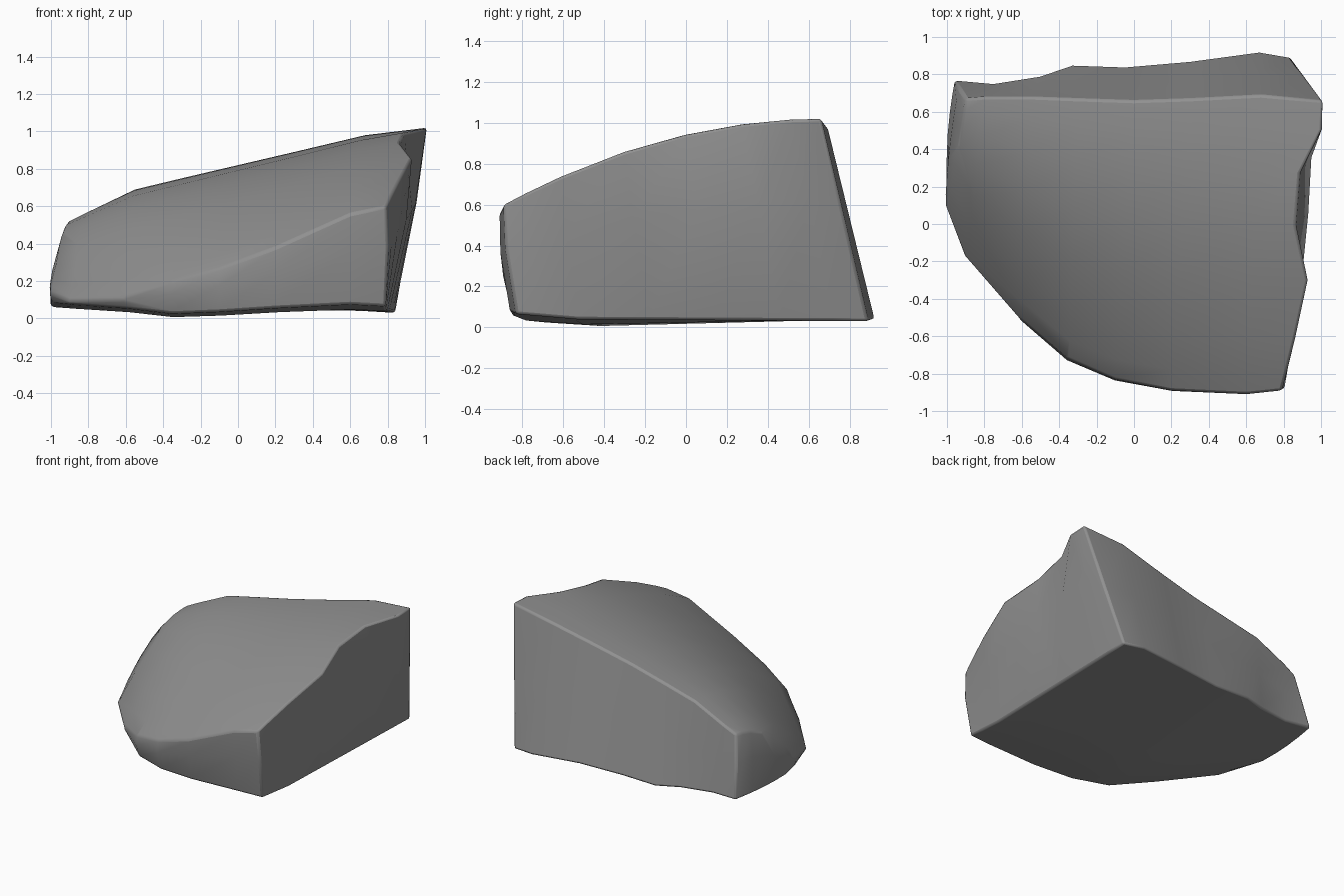
import bpy, bmesh
from math import sin, pi
from mathutils import Vector

cube = bpy.data.objects.get("Cube")
if cube:
    bpy.data.objects.remove(cube, do_unlink=True)

# Stone colour
stone = bpy.data.materials.new("stone_grey")
stone.use_nodes = True
grey = (0.28, 0.28, 0.28, 1)
stone.diffuse_color = grey
stone.node_tree.nodes["Principled BSDF"].inputs["Base Color"].default_value = grey

# Guide lines, left end to right end: front rim, back ridge, back foot
FRONT = [(-.99, .1, .17), (-.89, -.17, .11), (-.6, -.5, .13), (-.35, -.72, .2),
         (-.1, -.83, .27), (.2, -.89, .38), (.6, -.91, .56), (.79, -.89, .6)]
RIDGE = [(-.9, .67, .52), (-.8, .68, .57), (-.55, .68, .69), (-.3, .67, .75),
         (0, .66, .82), (.3, .67, .89), (.68, .69, .98), (1.01, .66, 1.02)]
FOOT = [(-.96, .77, .07), (-.75, .75, .06), (-.5, .79, .05), (-.33, .85, .04),
        (-.05, .84, .04), (.3, .87, .05), (.67, .92, .04), (.84, .89, .03)]
BASE_Z = [.06, .05, .03, .0, .01, .03, .05, .04]
STEPS = [0, .07, .18, .38, .57, .75, .9, 1]
COLS, ROWS = len(FRONT), len(STEPS)
last = COLS - 1


def top_point(c, s):
    """Domed surface from the front rim to the back ridge."""
    a, b = Vector(FRONT[c]), Vector(RIDGE[c])
    p = a.lerp(b, s)
    p.z = a.z + (b.z - a.z) * (1 - (1 - s) ** 2)
    if c == last:
        p.x += .06 * sin(pi * s)
    return p


def base_point(c, s):
    """Underside, tucked in and lifted along the front edge."""
    x, y, _ = FRONT[c]
    a = Vector((x, y + .06 * c / last, BASE_Z[c]))
    p = a.lerp(Vector(FOOT[c]), s)
    p.z += .025 * max(0, 1 - s / .18)
    if c == 0:
        p.x -= .025 * sin(pi * s)
    return p


bm = bmesh.new()
grid = [(c, r) for c in range(COLS) for r in range(ROWS)]
top, base = {}, {}
for c, r in grid:
    top[c, r] = bm.verts.new(top_point(c, STEPS[r]))
    base[c, r] = bm.verts.new(base_point(c, STEPS[r]))

# Upper surface and underside
for c in range(last):
    for r in range(ROWS - 1):
        loop = [(c, r), (c + 1, r), (c + 1, r + 1), (c, r + 1)]
        bm.faces.new([top[k] for k in loop])
        bm.faces.new([base[k] for k in reversed(loop)])

# Side walls: a middle ring, slightly swollen except on the flat back
ring = [(c, 0) for c in range(last)] + [(last, r) for r in range(ROWS - 1)]
ring += [(c, ROWS - 1) for c in range(last, 0, -1)] + [(0, r) for r in range(ROWS - 1, 0, -1)]
middle = {}
for k in ring:
    on_back = k[1] == ROWS - 1
    p = base[k].co.lerp(top[k].co, .5 if on_back else .6)
    out = Vector((p.x, p.y, 0)).normalized()
    middle[k] = bm.verts.new(p + out * (0 if on_back else .02))
for k, n in zip(ring, ring[1:] + ring[:1]):
    bm.faces.new([base[k], base[n], middle[n], middle[k]])
    bm.faces.new([middle[k], middle[n], top[n], top[k]])

# Broken notch along the upper right edge
for r in (4, 5):
    top[last, r].co.x -= .11
bmesh.ops.recalc_face_normals(bm, faces=bm.faces)

mesh = bpy.data.meshes.new("boulder")
bm.to_mesh(mesh)
bm.free()
mesh.materials.append(stone)
boulder = bpy.data.objects.new("boulder", mesh)
bpy.context.collection.objects.link(boulder)

# Worn edges
bevel = boulder.modifiers.new("worn_edges", "BEVEL")
bevel.width = .025
bevel.segments = 2
bevel.limit_method = "ANGLE"
bevel.angle_limit = .7

bpy.context.view_layer.objects.active = boulder
boulder.select_set(True)
bpy.ops.object.shade_smooth_by_angle(angle=.9)
